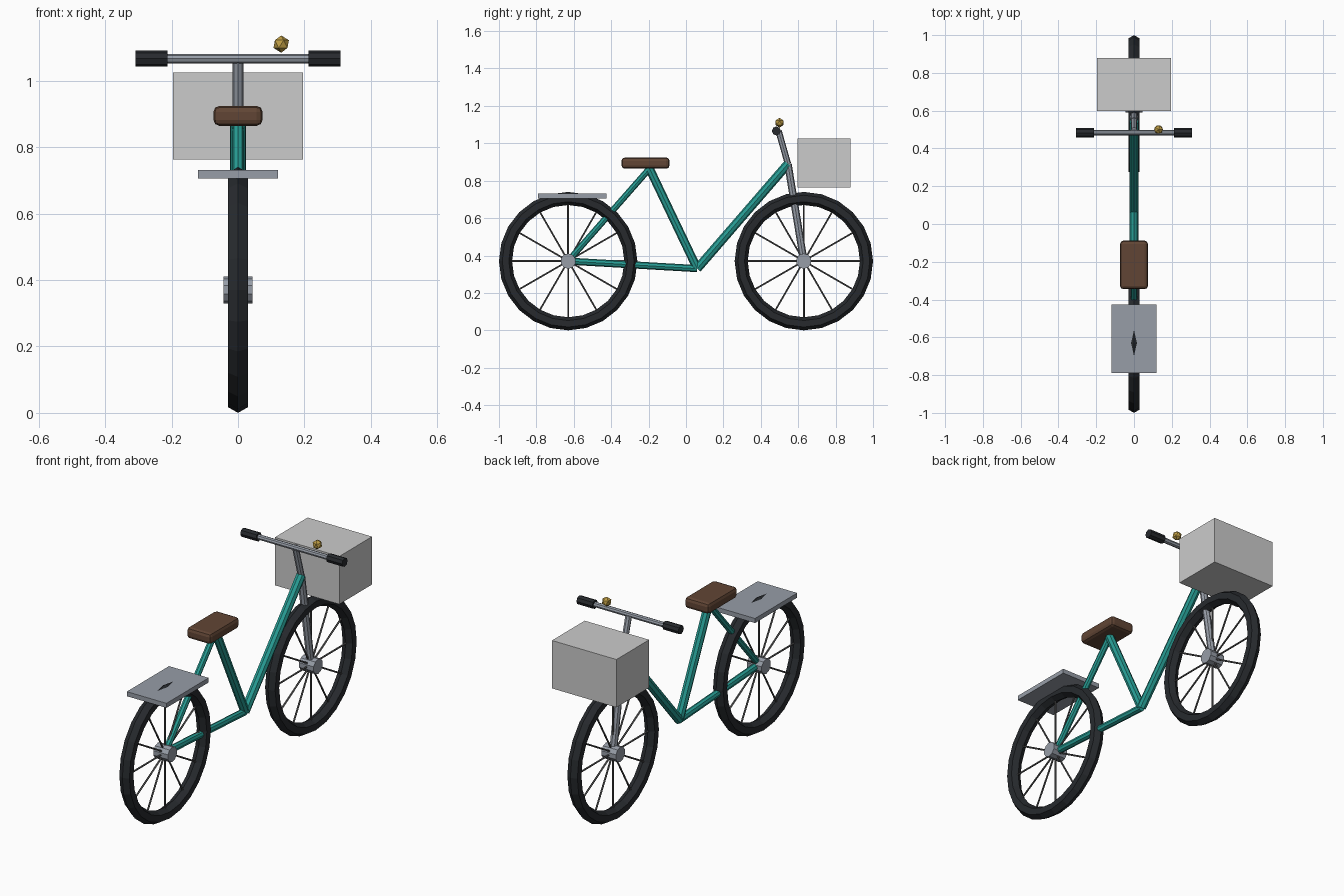
import bpy, bmesh
from math import pi, sin, cos
from mathutils import Vector

if "Cube" in bpy.data.objects:
    bpy.data.objects.remove(bpy.data.objects["Cube"])


def material(name, rgb):
    m = bpy.data.materials.new(name)
    m.diffuse_color = (*rgb, 1)
    m.use_nodes = True
    m.node_tree.nodes["Principled BSDF"].inputs["Base Color"].default_value = m.diffuse_color
    return m


RUBBER = material("rubber", (0.02, 0.023, 0.027))
PAINT = material("teal_paint", (0.02, 0.33, 0.29))
STEEL = material("steel", (0.31, 0.34, 0.39))
DARK_STEEL = material("dark_steel", (0.10, 0.10, 0.10))
LEATHER = material("leather", (0.12, 0.06, 0.035))
BRASS = material("brass", (0.52, 0.34, 0.06))


def finish(name, mat):
    ob = bpy.context.object
    ob.name = ob.data.name = name
    if mat:
        ob.data.materials.append(mat)
    return ob


def tube(name, a, b, r, mat, sides=8):
    a, b = Vector(a), Vector(b)
    d = b - a
    bpy.ops.mesh.primitive_cylinder_add(
        vertices=sides, radius=r, depth=d.length, location=(a + b) / 2,
        rotation=d.to_track_quat('Z', 'Y').to_euler())
    return finish(name, mat)


def box(name, lo, hi, mat, bevel=0):
    lo, hi = Vector(lo), Vector(hi)
    bpy.ops.mesh.primitive_cube_add(size=1, location=(lo + hi) / 2)
    ob = finish(name, mat)
    for v in ob.data.vertices:
        v.co *= hi - lo
    if bevel:
        mod = ob.modifiers.new("rounding", 'BEVEL')
        mod.width = bevel
        mod.segments = 2
    return ob


# Wheels: hexagonal-section tyre, hub and twelve spokes
AXLE_Z = 0.37


def wheel(name, y):
    bpy.ops.mesh.primitive_torus_add(
        major_segments=24, minor_segments=6, major_radius=0.335,
        minor_radius=0.035, location=(0, y, AXLE_Z), rotation=(0, pi / 2, 0))
    finish(name + "_tyre", RUBBER)
    tube(name + "_hub", (-0.044, y, AXLE_Z), (0.044, y, AXLE_Z), 0.041, STEEL, 10)
    for i in range(12):
        t = i * pi / 6
        u = Vector((0, cos(t), sin(t)))
        c = Vector((0, y, AXLE_Z))
        tube(f"{name}_spoke_{i + 1}", c + u * 0.02, c + u * 0.32, 0.005, DARK_STEEL, 5)


wheel("rear_wheel", -0.63)
wheel("front_wheel", 0.63)

# Frame
rear = (0, -0.63, 0.37)
bottom = (0, 0.06, 0.33)
seat_top = (0, -0.195, 0.865)
head = (0, 0.545, 0.89)
tube("chain_stay", rear, bottom, 0.019, PAINT)
tube("seat_stay", rear, seat_top, 0.017, PAINT)
tube("seat_tube", bottom, seat_top, 0.023, PAINT)
tube("down_tube", bottom, head, 0.024, PAINT)

# Steering
bar_z, bar_y = 1.066, 0.483
tube("fork", (0, 0.63, 0.37), head, 0.02, STEEL)
tube("stem", head, (0, bar_y + 0.012, bar_z), 0.017, STEEL)
tube("handlebar", (-0.29, bar_y, bar_z), (0.29, bar_y, bar_z), 0.014, STEEL)
for side, s in (("left", -1), ("right", 1)):
    tube(side + "_grip", (s * 0.212, bar_y, bar_z), (s * 0.308, bar_y, bar_z), 0.024, RUBBER)

# Bell
bpy.ops.mesh.primitive_ico_sphere_add(subdivisions=1, radius=0.026,
                                      location=(0.13, 0.5, 1.11))
finish("bell", BRASS)

# Seat, rear carrier and front basket
box("seat", (-0.074, -0.345, 0.864), (0.074, -0.088, 0.924), LEATHER, 0.018)
box("carrier", (-0.12, -0.79, 0.706), (0.12, -0.425, 0.731), STEEL)
box("basket", (-0.195, 0.597, 0.763), (0.195, 0.88, 1.025), None)
